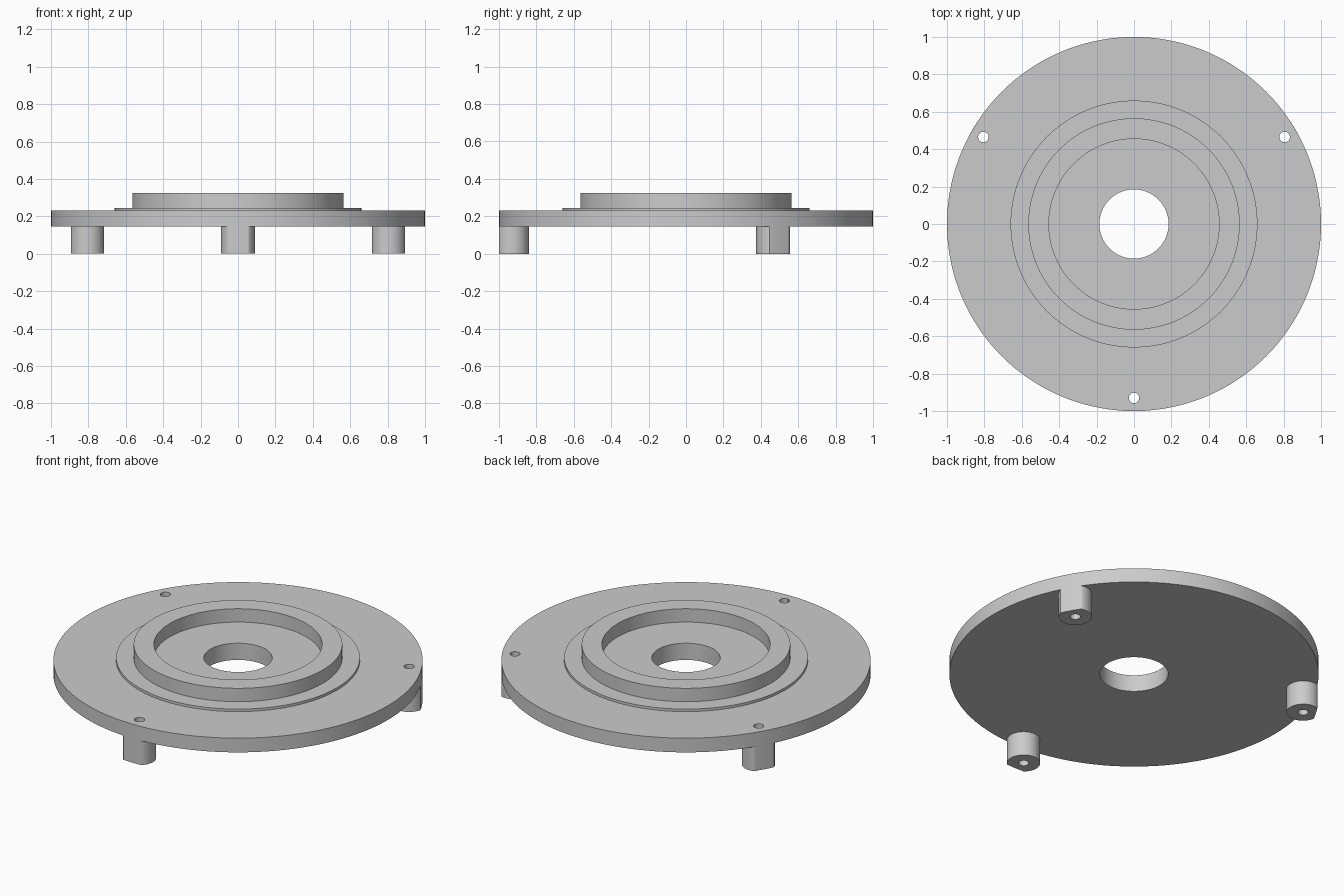
import bpy, bmesh
from math import cos, sin, pi, radians
from mathutils import Vector

cube = bpy.data.objects.get("Cube")
if cube:
    bpy.data.objects.remove(cube, do_unlink=True)

SEGMENTS = 144
HOLE_R, BOSS_R, BOLT_R = 0.028, 0.09, 0.93
PLATE_BOTTOM = 0.145

grey = bpy.data.materials.new("plain grey")
grey.use_nodes = True
grey.diffuse_color = (0.6, 0.6, 0.6, 1)
grey.node_tree.nodes["Principled BSDF"].inputs["Base Color"].default_value = (0.6, 0.6, 0.6, 1)


def make_object(name, bm):
    bmesh.ops.recalc_face_normals(bm, faces=bm.faces)
    mesh = bpy.data.meshes.new(name)
    bm.to_mesh(mesh)
    bm.free()
    mesh.materials.append(grey)
    obj = bpy.data.objects.new(name, mesh)
    bpy.context.collection.objects.link(obj)
    return obj


def select(obj):
    bpy.ops.object.select_all(action='DESELECT')
    obj.select_set(True)
    bpy.context.view_layer.objects.active = obj


def smooth(obj):
    select(obj)
    bpy.ops.object.shade_smooth_by_angle(angle=radians(25))


def bridge_rings(name, rings, n):
    """Closed solid from a cyclic list of vertex rings."""
    bm = bmesh.new()
    loops = [[bm.verts.new(p) for p in ring] for ring in rings]
    for a, b in zip(loops, loops[1:] + loops[:1]):
        for i in range(n):
            j = (i + 1) % n
            bm.faces.new((a[i], a[j], b[j], b[i]))
    return make_object(name, bm)


def circle(r, z, n, centre=Vector((0, 0, 0))):
    return [centre + Vector((r * cos(2 * pi * i / n), r * sin(2 * pi * i / n), z)) for i in range(n)]


def clipped(ring):
    """Pull points outside the plate rim back onto it."""
    out = []
    for p in ring:
        k = min(1, 1 / Vector((p.x, p.y)).length)
        out.append(Vector((p.x * k, p.y * k, p.z)))
    return out


# Flange plate with raised step, collar and centre bore
profile = [(0.185, PLATE_BOTTOM), (1, PLATE_BOTTOM), (1, 0.23), (0.66, 0.23), (0.66, 0.245),
           (0.565, 0.245), (0.565, 0.325), (0.455, 0.325), (0.455, 0.245), (0.185, 0.245)]
plate = bridge_rings("flange_plate", [circle(r, z, SEGMENTS) for r, z in profile], SEGMENTS)

# Three bored mounting bosses and the matching holes in the plate
for name, angle in (("front", -90), ("left", 30), ("right", 150)):
    a = radians(angle)
    centre = Vector((BOLT_R * cos(a), BOLT_R * sin(a), 0))
    n = 64
    rings = [circle(HOLE_R, 0, n, centre), clipped(circle(BOSS_R, 0, n, centre)),
             clipped(circle(BOSS_R, PLATE_BOTTOM, n, centre)), circle(HOLE_R, PLATE_BOTTOM, n, centre)]
    smooth(bridge_rings(name + "_mounting_boss", rings, n))

    bm = bmesh.new()
    bmesh.ops.create_cone(bm, cap_ends=True, segments=n, radius1=HOLE_R, radius2=HOLE_R, depth=0.6)
    cutter = make_object(name + "_hole_cutter", bm)
    cutter.location = centre + Vector((0, 0, 0.2))
    cutter.hide_render = True
    mod = plate.modifiers.new(name + "_hole", 'BOOLEAN')
    mod.operation = 'DIFFERENCE'
    mod.solver = 'EXACT'
    mod.object = cutter
    select(plate)
    bpy.ops.object.modifier_apply(modifier=mod.name)
    bpy.data.objects.remove(cutter, do_unlink=True)

smooth(plate)
